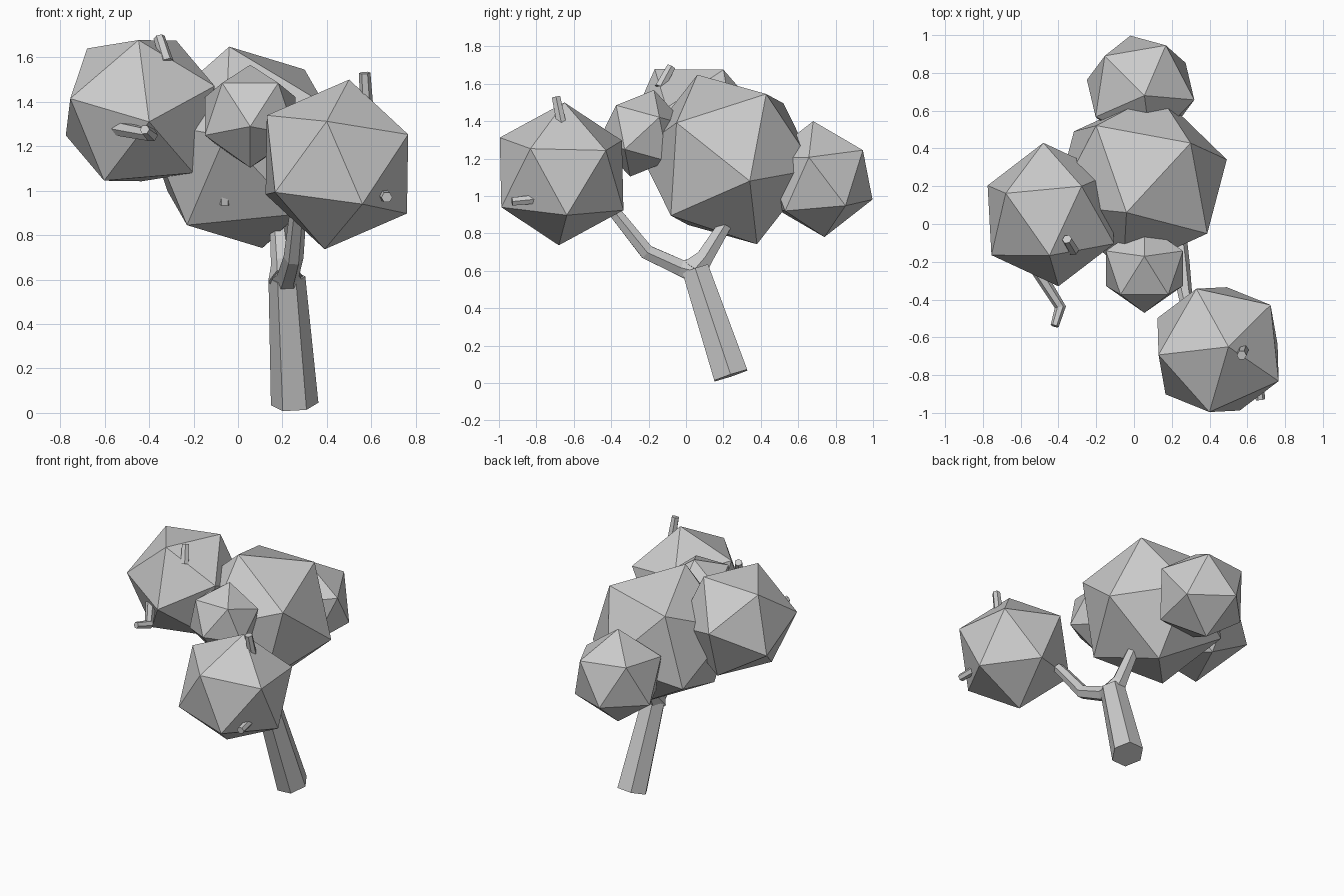
import bpy
import bmesh
from mathutils import Vector, Matrix

cube = bpy.data.objects.get("Cube")
if cube:
    bpy.data.objects.remove(cube, do_unlink=True)

grey = bpy.data.materials.new("plain grey")
grey.use_nodes = True
colour = (0.6, 0.6, 0.6, 1)
grey.diffuse_color = colour
grey.node_tree.nodes["Principled BSDF"].inputs["Base Color"].default_value = colour


def finish(bm, name):
    bmesh.ops.recalc_face_normals(bm, faces=bm.faces)
    mesh = bpy.data.meshes.new(name)
    bm.to_mesh(mesh)
    bm.free()
    mesh.materials.append(grey)
    obj = bpy.data.objects.new(name, mesh)
    bpy.context.collection.objects.link(obj)
    return obj


def frame(a, b):
    """Axes with the first along a and the second towards b."""
    u = Vector(a).normalized()
    b = Vector(b)
    w = (b - u * b.dot(u)).normalized()
    return Matrix((u, w, u.cross(w))).transposed()


def leaf_ball(name, centre, radius, corner, next_corner):
    """Twenty-sided ball turned so two neighbouring corners face given ways."""
    bm = bmesh.new()
    bmesh.ops.create_icosphere(bm, subdivisions=1, radius=radius)
    bm.verts.ensure_lookup_table()
    first = bm.verts[0]
    second = first.link_edges[0].other_vert(first)
    turn = frame(corner, next_corner) @ frame(first.co, second.co).transposed()
    bmesh.ops.transform(bm, matrix=Matrix.Translation(centre) @ turn.to_4x4(),
                        verts=bm.verts)
    finish(bm, name)


def limb(name, points, radii, sides=6):
    """Six-sided tapering tube along a path, with flat ends."""
    path = [Vector(p) for p in points]
    bm = bmesh.new()
    rings = []
    for i, (p, r) in enumerate(zip(path, radii)):
        before = (p - path[i - 1]).normalized() if i else Vector()
        after = (path[i + 1] - p).normalized() if i + 1 < len(path) else Vector()
        axes = frame(before + after, (1, 0, 0))
        spin = [Matrix.Rotation(6.28319 * k / sides, 3, "X") @ Vector((0, r, 0))
                for k in range(sides)]
        rings.append([bm.verts.new(p + axes @ s) for s in spin])
    for low, high in zip(rings, rings[1:]):
        for k in range(sides):
            n = (k + 1) % sides
            bm.faces.new((low[k], low[n], high[n], high[k]))
    bm.faces.new(rings[0])
    bm.faces.new(rings[-1])
    finish(bm, name)


# Foliage
leaf_ball("middle_foliage", (0.035, 0.22, 1.195), 0.486,
          (-0.075, -0.16, 0.455), (0.265, 0.21, 0.345))
leaf_ball("front_foliage", (0.445, -0.665, 1.118), 0.386,
          (0.055, 0.015, 0.382), (-0.045, -0.325, 0.192))
leaf_ball("right_foliage", (-0.44, 0.05, 1.36), 0.385,
          (0.04, -0.38, -0.05), (-0.01, -0.2, 0.33))
leaf_ball("small_foliage", (0.055, -0.235, 1.335), 0.24,
          (0, 0.065, 0.235), (0, 0.235, 0.045))
leaf_ball("back_foliage", (0.035, 0.71, 1.09), 0.312,
          (0.02, -0.03, 0.31), (0.135, 0.24, 0.15))

# Trunk and fork
limb("trunk", [(0.255, 0.24, 0.04), (0.22, 0.05, 0.61)], [0.107, 0.083])
limb("front_branch",
     [(0.22, 0.04, 0.6), (0.225, -0.03, 0.617), (0.25, -0.21, 0.7),
      (0.27, -0.37, 0.9), (0.28, -0.42, 0.96)],
     [0.07, 0.05, 0.045, 0.038, 0.035])
limb("back_branch",
     [(0.215, 0.04, 0.6), (0.2, 0.1, 0.67), (0.18, 0.23, 0.88)],
     [0.08, 0.052, 0.038])

# Twigs poking out of the foliage
limb("front_top_twig", [(0.58, -0.66, 1.36), (0.57, -0.695, 1.53)], [0.03, 0.026])
limb("front_low_twig", [(0.65, -0.78, 0.985), (0.67, -0.93, 0.97)], [0.028, 0.025])
limb("right_top_twig", [(-0.32, -0.14, 1.58), (-0.355, -0.08, 1.69)], [0.03, 0.026])
limb("right_low_twig",
     [(-0.54, -0.2, 1.28), (-0.39, -0.44, 1.25), (-0.42, -0.54, 1.275)],
     [0.035, 0.03, 0.022])
limb("middle_twig", [(-0.06, -0.05, 0.94), (-0.055, -0.1, 1.12)], [0.03, 0.025])
